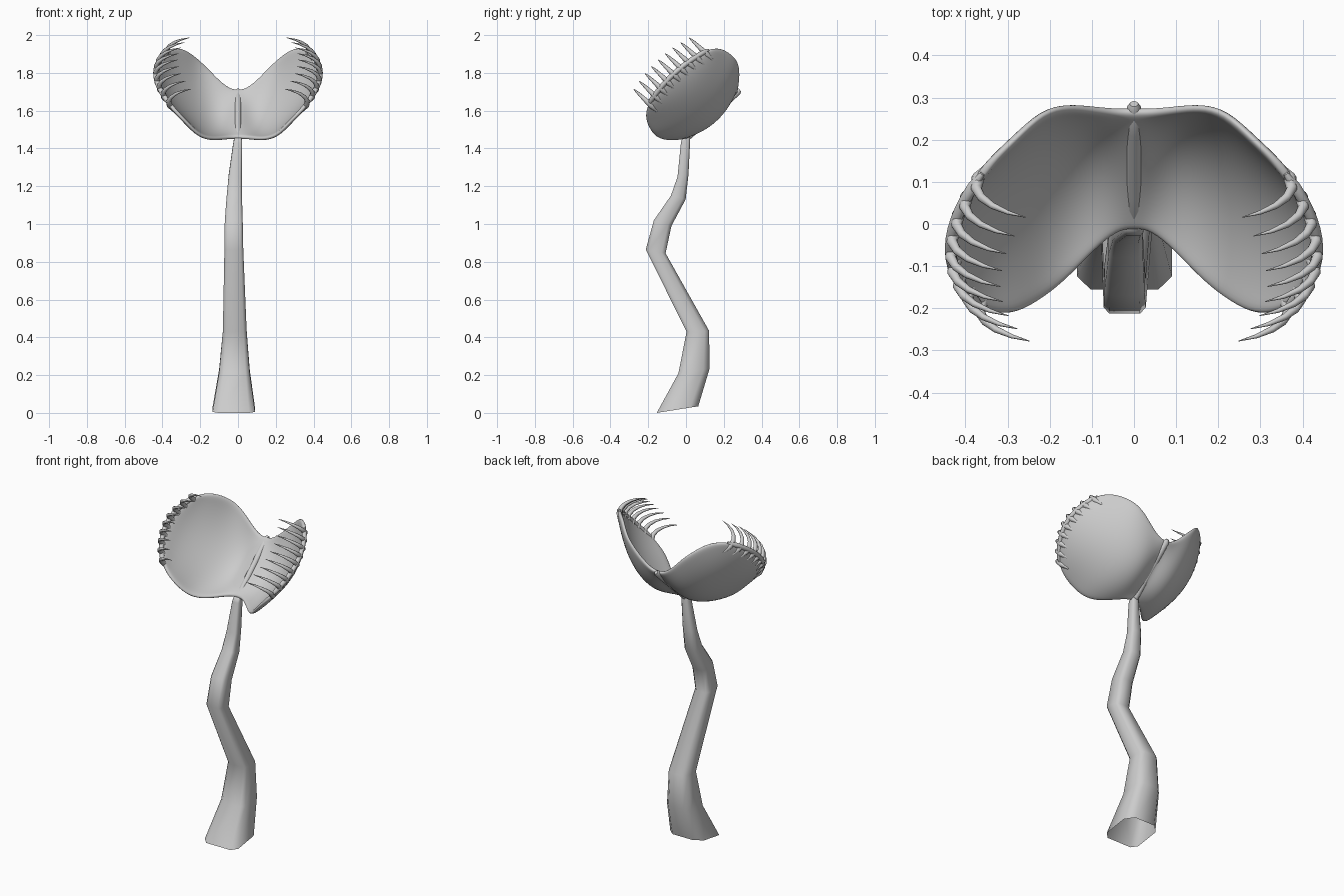
import bpy, bmesh, math
from mathutils import Vector

if "Cube" in bpy.data.objects:
    bpy.data.objects.remove(bpy.data.objects["Cube"])

# Trap frame: hinge runs along D, lobes open along N
A = Vector((0, -0.01, 1.455))
D = Vector((0, 0.74, 0.673))
N = Vector((0, -0.673, 0.74))


def trap(x, d, n):
    return A + Vector((x, 0, 0)) + D * d + N * n


def skin(name, rings, closed=True, start_cap=True, angle=60):
    """Bridge equal-sized rows of points into one smooth-shaded object."""
    bm = bmesh.new()
    vs = [[bm.verts.new(p) for p in r] for r in rings]
    k = len(vs[0])
    for a, b in zip(vs, vs[1:]):
        for i in range(k if closed else k - 1):
            j = (i + 1) % k
            bm.faces.new((a[i], a[j], b[j], b[i]))
    if closed:
        if start_cap:
            bm.faces.new(vs[0][::-1])
        bm.faces.new(vs[-1])
    bmesh.ops.recalc_face_normals(bm, faces=bm.faces)
    me = bpy.data.meshes.new(name)
    bm.to_mesh(me)
    bm.free()
    ob = bpy.data.objects.new(name, me)
    bpy.context.collection.objects.link(ob)
    bpy.ops.object.select_all(action='DESELECT')
    ob.select_set(True)
    bpy.context.view_layer.objects.active = ob
    bpy.ops.object.shade_smooth_by_angle(angle=math.radians(angle))
    return ob


def tube(name, path, radii, sides=8):
    rings = []
    for i, p in enumerate(path):
        t = (path[min(i + 1, len(path) - 1)] - path[max(i - 1, 0)]).normalized()
        ref = D if abs(t.dot(D)) < 0.8 else Vector((1, 0, 0))
        u = t.cross(ref).normalized()
        v = t.cross(u)
        rings.append([p + (u * math.cos(a) + v * math.sin(a)) * radii[i]
                      for a in (2 * math.pi * k / sides for k in range(sides))])
    return skin(name, rings)


# Stem, open at the foot: x left, x right, front y, front z, back y, back z
stem = [(-.135, .09, -.155, .0, .065, .035),
        (-.10, .062, -.04, .21, .125, .235),
        (-.08, .046, .003, .43, .122, .435),
        (-.072, .028, -.213, .865, -.108, .845),
        (-.07, .025, -.17, 1.02, -.077, .99),
        (-.06, .021, -.08, 1.15, -.002, 1.13),
        (-.05, .02, -.045, 1.25, .013, 1.26),
        (-.024, .022, -.027, 1.43, .022, 1.44),
        (-.018, .018, -.02, 1.452, .02, 1.47)]
octagon = [(.14, 0), (.86, 0), (1, .14), (1, .8), (.8, 1), (.2, 1), (0, .8), (0, .14)]
skin("stem", [[(xl + (xr - xl) * u, yf + (yb - yf) * v, zf + (zb - zf) * v)
               for u, v in octagon] for xl, xr, yf, zf, yb, zb in stem],
     start_cap=False)

# Lobes: mid x, edge x, mid n, edge n, d start, d end, from hinge to rim
rows = [(0, 0, -.008, 0, 0, .38),
        (.04, .04, -.028, .003, -.002, .38),
        (.10, .10, -.045, .035, -.045, .415),
        (.17, .155, -.022, .075, -.09, .46),
        (.24, .215, .03, .125, -.112, .49),
        (.32, .28, .112, .205, -.09, .475),
        (.39, .33, .20, .24, -.055, .445),
        (.435, .36, .288, .258, -.02, .41)]
SEG = 14


def lobe_row(r, side):
    xm, xe, nm, ne, d0, d1 = r
    pts = []
    for i in range(SEG + 1):
        s = 2 * i / SEG - 1
        q = s * s
        pts.append(trap(side * (xm + (xe - xm) * q), (d0 + d1) / 2 + s * (d1 - d0) / 2,
                        nm + (ne - nm) * q))
    return pts


sheet = [lobe_row(r, -1) for r in rows[:0:-1]] + [lobe_row(r, 1) for r in rows]
lobes = skin("trap_lobes", sheet, closed=False)
solid = lobes.modifiers.new("thickness", 'SOLIDIFY')
solid.thickness = 0.022
solid.offset = 0
sub = lobes.modifiers.new("smooth", 'SUBSURF')
sub.levels = sub.render_levels = 2

# Midrib along the hinge
tube("midrib", [trap(0, d, -.01) for d in (-.008, .004, .03, .1, .2, .3, .375, .39)],
     [.006, .013, .017, .017, .017, .018, .018, .01], 10)

for side, label in ((-1, "left"), (1, "right")):
    # Rolled lip on the rim
    tube(label + "_rim", lobe_row(rows[-1], side),
         [.006] + [.014] * (SEG - 1) + [.006])
    # Curved teeth, rooted on the outside of the rim
    for k in range(9):
        s = -0.96 + 1.86 * k / 8
        x = .435 - .075 * s * s
        d = .195 + .215 * s
        n = .288 - .03 * s * s
        path = [(-.028, -.06), (-.004, -.015), (0, .02), (-.012, .048),
                (-.038, .075), (-.075, .097), (-.118, .112)]
        tube(f"{label}_tooth_{k + 1}",
             [trap(side * (x + a), d - .012 * i / 6, n + b)
              for i, (a, b) in enumerate(path)],
             [.006, .016, .013, .0105, .008, .005, .001])
